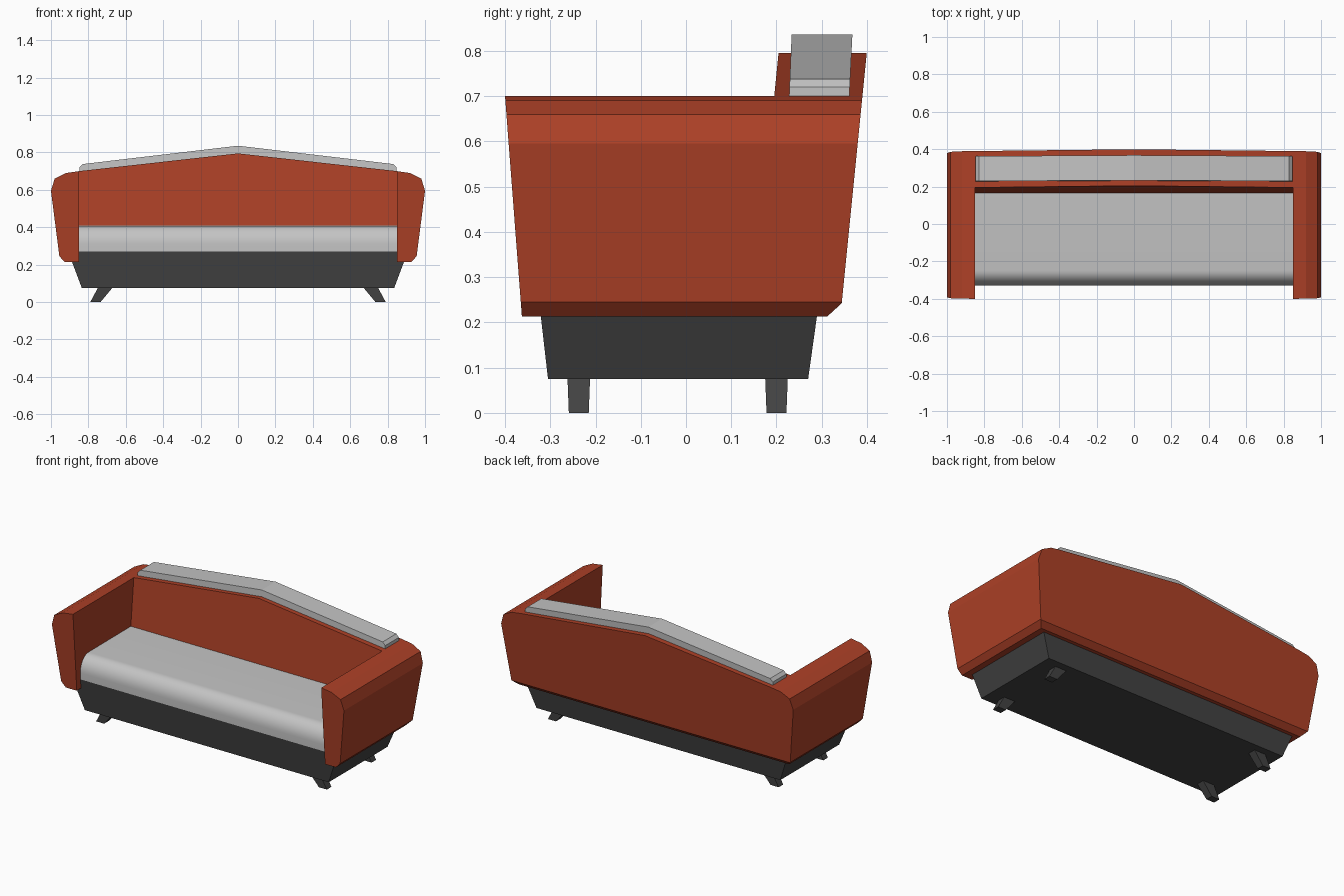
import bpy, bmesh, math
from mathutils import Vector

if "Cube" in bpy.data.objects:
    bpy.data.objects.remove(bpy.data.objects["Cube"])


def material(name, rgb):
    m = bpy.data.materials.new(name)
    m.diffuse_color = (*rgb, 1)
    m.use_nodes = True
    m.node_tree.nodes["Principled BSDF"].inputs["Base Color"].default_value = m.diffuse_color
    return m


RED = material("rust red fabric", (0.42, 0.052, 0.02))
GREY = material("light grey fabric", (0.55, 0.55, 0.55))
DARK = material("dark grey base", (0.055, 0.055, 0.055))


def loft(name, a, b, mat, cut=None):
    """Closed solid between two matching rings, optionally sliced by a plane."""
    bm = bmesh.new()
    va = [bm.verts.new(p) for p in a]
    vb = [bm.verts.new(p) for p in b]
    n = len(a)
    bm.faces.new(va)
    bm.faces.new(vb[::-1])
    for i in range(n):
        j = (i + 1) % n
        bm.faces.new((va[j], va[i], vb[i], vb[j]))
    if cut:
        bmesh.ops.bisect_plane(bm, geom=bm.verts[:] + bm.edges[:] + bm.faces[:],
                               plane_co=cut[0], plane_no=cut[1], clear_outer=True)
        bmesh.ops.holes_fill(bm, edges=[e for e in bm.edges if e.is_boundary])
    bmesh.ops.recalc_face_normals(bm, faces=bm.faces[:])
    me = bpy.data.meshes.new(name)
    bm.to_mesh(me)
    bm.free()
    me.materials.append(mat)
    ob = bpy.data.objects.new(name, me)
    bpy.context.collection.objects.link(ob)
    return ob


def prism_y(name, xz, front, back, mat, cut=None):
    """Front-view outline extruded along y between two sloping planes y(z)."""
    return loft(name, [(x, front(z), z) for x, z in xz],
                [(x, back(z), z) for x, z in xz], mat, cut)


def rect(x0, x1, y0, y1, z):
    return [(x0, y0, z), (x1, y0, z), (x1, y1, z), (x0, y1, z)]


def mirrored(half):
    return half + [(-x, z) for x, z in reversed(half) if x > 0]


# Shell: arms and back in one piece, with the lower back edge chamfered
outline = mirrored([(0.925, 0.213), (0.955, 0.245), (1.0, 0.595), (0.98, 0.66),
                    (0.92, 0.69), (0.85, 0.70), (0.0, 0.795)])
shell = prism_y("shell", outline, lambda z: -0.40 + (0.70 - z) * 0.0765,
                lambda z: 0.39 + (z - 0.70) * 0.1, RED,
                cut=(Vector((0, 0.345, 0.243)), Vector((0, 0.03, -0.033))))

# Hollow out the sitting space
cavity = prism_y("cavity_cutter", [(-0.85, 0.1), (0.85, 0.1), (0.85, 0.95), (-0.85, 0.95)],
                 lambda z: -0.6, lambda z: 0.195 + (z - 0.70) * 0.1, RED)
mod = shell.modifiers.new("hollow", 'BOOLEAN')
mod.operation, mod.solver, mod.object = 'DIFFERENCE', 'EXACT', cavity
bpy.context.view_layer.objects.active = shell
bpy.ops.object.modifier_apply(modifier=mod.name)
bpy.data.objects.remove(cavity)

# Base
loft("base", rect(-0.835, 0.835, -0.305, 0.27, 0.075),
     rect(-0.91, 0.91, -0.328, 0.298, 0.275), DARK)

# Seat with rounded front edge
yz = [(0.19, 0.27), (-0.328, 0.27)]
for i in range(11):
    t = math.radians(9 * i)
    yz.append((-0.248 - 0.08 * math.cos(t), 0.31 + 0.098 * math.sin(t)))
yz.append((0.19, 0.41))
seat = loft("seat", [(-0.85, y, z) for y, z in yz], [(0.85, y, z) for y, z in yz], GREY)
bpy.ops.object.select_all(action='DESELECT')
seat.select_set(True)
bpy.context.view_layer.objects.active = seat
bpy.ops.object.shade_smooth_by_angle(angle=math.radians(35))

# Head cushion along the top of the back
cushion = mirrored([(0.0, 0.785), (0.848, 0.692), (0.848, 0.72), (0.83, 0.738)])
cushion.insert(4, (0.0, 0.836))
prism_y("head_cushion", cushion, lambda z: 0.228 + (z - 0.70) * 0.04,
        lambda z: 0.361 + (z - 0.70) * 0.05, GREY)

# Splayed legs
for s, side in ((-1, "left"), (1, "right")):
    for y, end in ((-0.237, "front"), (0.2, "back")):
        loft(f"{end}_{side}_leg", rect(s * 0.735, s * 0.79, y - 0.022, y + 0.022, 0),
             rect(s * 0.67, s * 0.748, y - 0.025, y + 0.025, 0.078), DARK)
